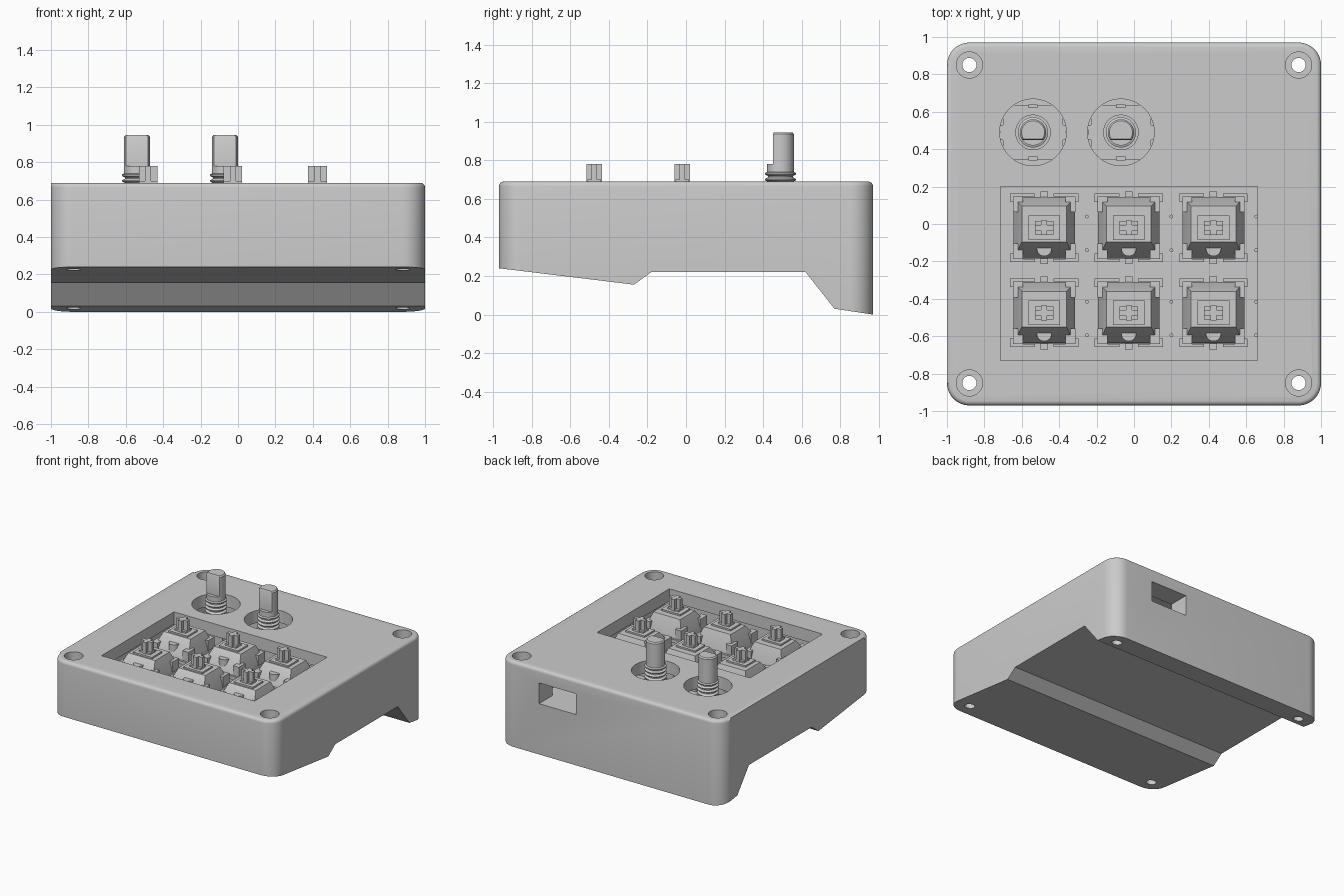
import bpy, bmesh, math
from mathutils import Matrix, Vector

cube = bpy.data.objects.get("Cube")
if cube:
    bpy.data.objects.remove(cube, do_unlink=True)

grey = bpy.data.materials.new("plain_grey")
grey.use_nodes = True
grey.diffuse_color = (0.6, 0.6, 0.6, 1)
grey.node_tree.nodes["Principled BSDF"].inputs["Base Color"].default_value = (0.6, 0.6, 0.6, 1)


def make(name, bm, loc=(0, 0, 0)):
    bmesh.ops.recalc_face_normals(bm, faces=bm.faces)
    me = bpy.data.meshes.new(name)
    bm.to_mesh(me)
    bm.free()
    me.materials.append(grey)
    ob = bpy.data.objects.new(name, me)
    ob.location = loc
    bpy.context.collection.objects.link(ob)
    return ob


def smooth(ob):
    bpy.ops.object.select_all(action='DESELECT')
    ob.select_set(True)
    bpy.context.view_layer.objects.active = ob
    bpy.ops.object.shade_smooth_by_angle(angle=math.radians(32))


def box(bm, x0, x1, y0, y1, z0, z1):
    m = Matrix.Translation(((x0 + x1) / 2, (y0 + y1) / 2, (z0 + z1) / 2))
    bmesh.ops.create_cube(bm, size=1, matrix=m @ Matrix.Diagonal((x1 - x0, y1 - y0, z1 - z0, 1)))


def cyl(bm, x, y, r, z0, z1, n=40):
    bmesh.ops.create_cone(bm, cap_ends=True, segments=n, radius1=r, radius2=r, depth=z1 - z0,
                          matrix=Matrix.Translation((x, y, (z0 + z1) / 2)))


def loft(bm, rings):
    """Skin a stack of equal-length point rings and cap both ends."""
    rows = [[bm.verts.new(p) for p in ring] for ring in rings]
    n = len(rows[0])
    for a, b in zip(rows, rows[1:]):
        for i in range(n):
            bm.faces.new((a[i], a[(i + 1) % n], b[(i + 1) % n], b[i]))
    bm.faces.new(rows[0])
    bm.faces.new(rows[-1])


def circle(r, z, flat=-1, n=32):
    pts = [(r * math.cos(t * math.tau / n), r * math.sin(t * math.tau / n)) for t in range(n)]
    return [(x, max(y, flat), z) for x, y in pts]


def rect(x0, x1, y0, y1, z):
    return [(x0, y0, z), (x1, y0, z), (x1, y1, z), (x0, y1, z)]


# Case: side profile extruded across, with rounded corners and top rim
TOP = 0.69
profile = [(-0.97, 0.24), (-0.27, 0.155), (-0.18, 0.22), (0.62, 0.22),
           (0.77, 0.03), (0.97, 0), (0.97, TOP), (-0.97, TOP)]
bm = bmesh.new()
loft(bm, [[(x, y, z) for y, z in profile] for x in (-1, 1)])
corners = [e for e in bm.edges if abs((e.verts[0].co - e.verts[1].co).normalized().z) > 0.99]
bmesh.ops.bevel(bm, geom=corners, offset=0.12, segments=10, profile=0.5, affect='EDGES')
rim = [e for e in bm.edges if all(abs(v.co.z - TOP) < 1e-4 for v in e.verts)
       and any(f.normal.z < 0.5 for f in e.link_faces)]
bmesh.ops.bevel(bm, geom=rim, offset=0.025, segments=4, profile=0.5, affect='EDGES')
case = make("case", bm)

# Openings: board cavity, key window, port, dial holes and screw holes
FLOOR = 0.41
DIALS = [(-0.54, 0.49), (-0.07, 0.49)]


def cut(fill):
    bm = bmesh.new()
    fill(bm)
    cutter = make("case_cutter", bm)
    cutter.hide_render = True
    mod = case.modifiers.new("opening", 'BOOLEAN')
    mod.operation, mod.solver, mod.object = 'DIFFERENCE', 'EXACT', cutter
    bpy.context.view_layer.objects.active = case
    bpy.ops.object.modifier_apply(modifier=mod.name)
    bpy.data.objects.remove(cutter, do_unlink=True)


cut(lambda b: box(b, -0.76, 0.72, -0.76, 0.8, FLOOR, 0.59))
cut(lambda b: box(b, -0.715, 0.66, -0.73, 0.2, 0.5, 1))
cut(lambda b: box(b, 0.31, 0.64, 0.7, 1.1, FLOOR + 0.002, 0.58))
for x, y in DIALS:
    cut(lambda b: cyl(b, x, y, 0.178, 0.5, 1, 64))
for x in (-0.88, 0.88):
    for y in (-0.85, 0.85):
        cut(lambda b: cyl(b, x, y, 0.038, -0.1, 1))
        cut(lambda b: cyl(b, x, y, 0.07, 0.62, 1))
smooth(case)

# Rotary dials: square base, threaded neck and flat-sided shaft
for i, (x, y) in enumerate(DIALS):
    bm = bmesh.new()
    box(bm, -0.16, 0.16, -0.145, 0.145, FLOOR, 0.55)
    for s in (-1, 1):
        box(bm, -0.025, 0.025, s * 0.14 - 0.01, s * 0.14 + 0.01, 0.54, 0.565)
        box(bm, s * 0.165 - 0.012, s * 0.165 + 0.012, -0.04, 0.04, FLOOR, 0.55)
    cyl(bm, 0, 0, 0.095, 0.54, 0.57)
    make(f"dial_base_{i + 1}", bm, (x, y, 0))

    bm = bmesh.new()
    rings, pitch = [circle(0.066, 0.56)], 0.03
    for k in range(6):
        z = 0.568 + k * pitch
        rings += [circle(r, z + d * pitch) for r, d in
                  ((0.064, 0), (0.081, 0.3), (0.081, 0.5), (0.064, 0.8))]
    loft(bm, rings)
    smooth(make(f"dial_thread_{i + 1}", bm, (x, y, 0)))

    bm = bmesh.new()
    loft(bm, [circle(0.07, 0.74), circle(0.07, 0.78), circle(0.07, 0.78, -0.04),
              circle(0.07, 0.935, -0.04), circle(0.062, 0.945, -0.035)])
    smooth(make(f"dial_shaft_{i + 1}", bm, (x, y, 0)))

# Key switch: lower shell, corner clips, tapered upper shell, lens and cross stem
bm = bmesh.new()
box(bm, -0.16, 0.16, -0.16, 0.16, FLOOR, 0.535)
loft(bm, [rect(-0.165, 0.165, -0.165, 0.165, 0.53), rect(-0.16, 0.16, -0.16, 0.16, 0.56),
          rect(-0.12, 0.12, -0.075, 0.115, 0.675)])
box(bm, -0.085, 0.085, -0.065, 0.065, 0.66, 0.688)
box(bm, -0.05, 0.05, -0.035, 0.035, 0.68, 0.7)
for s in (-1, 1):
    box(bm, -0.02, 0.02, s * 0.18 - 0.015, s * 0.18 + 0.015, 0.5, 0.54)
    for t in (-1, 1):
        cx, cy = s * 0.14, t * 0.125
        box(bm, cx - 0.026, cx + 0.026, cy - 0.042, cy + 0.042, 0.53, 0.615)
        cx, cy = s * 0.115, t * 0.175
        box(bm, cx - 0.065, cx + 0.065, cy - 0.008, cy + 0.008, 0.51, 0.537)
        cx, cy = s * 0.175, t * 0.16
        box(bm, cx - 0.008, cx + 0.008, cy - 0.023, cy + 0.023, 0.51, 0.537)
cyl(bm, 0, -0.112, 0.04, 0.54, 0.63, 24)
box(bm, -0.05, 0.05, -0.014, 0.014, 0.68, 0.78)
box(bm, -0.016, 0.016, -0.04, 0.04, 0.68, 0.78)
first = make("key_switch_1", bm)
smooth(first)

# Place the switches in a grid, each with its two small solder pins
spots = [(x, y) for y in (-0.02, -0.475) for x in (-0.48, -0.028, 0.425)]
pins = bmesh.new()
for i, (x, y) in enumerate(spots):
    ob = first
    if i:
        ob = bpy.data.objects.new(f"key_switch_{i + 1}", first.data)
        bpy.context.collection.objects.link(ob)
    ob.location = (x, y, 0)
    for dy in (-0.12, 0.06):
        cyl(pins, x + 0.228, y + dy, 0.01, FLOOR, FLOOR + 0.02, 12)
make("solder_pins", pins)
